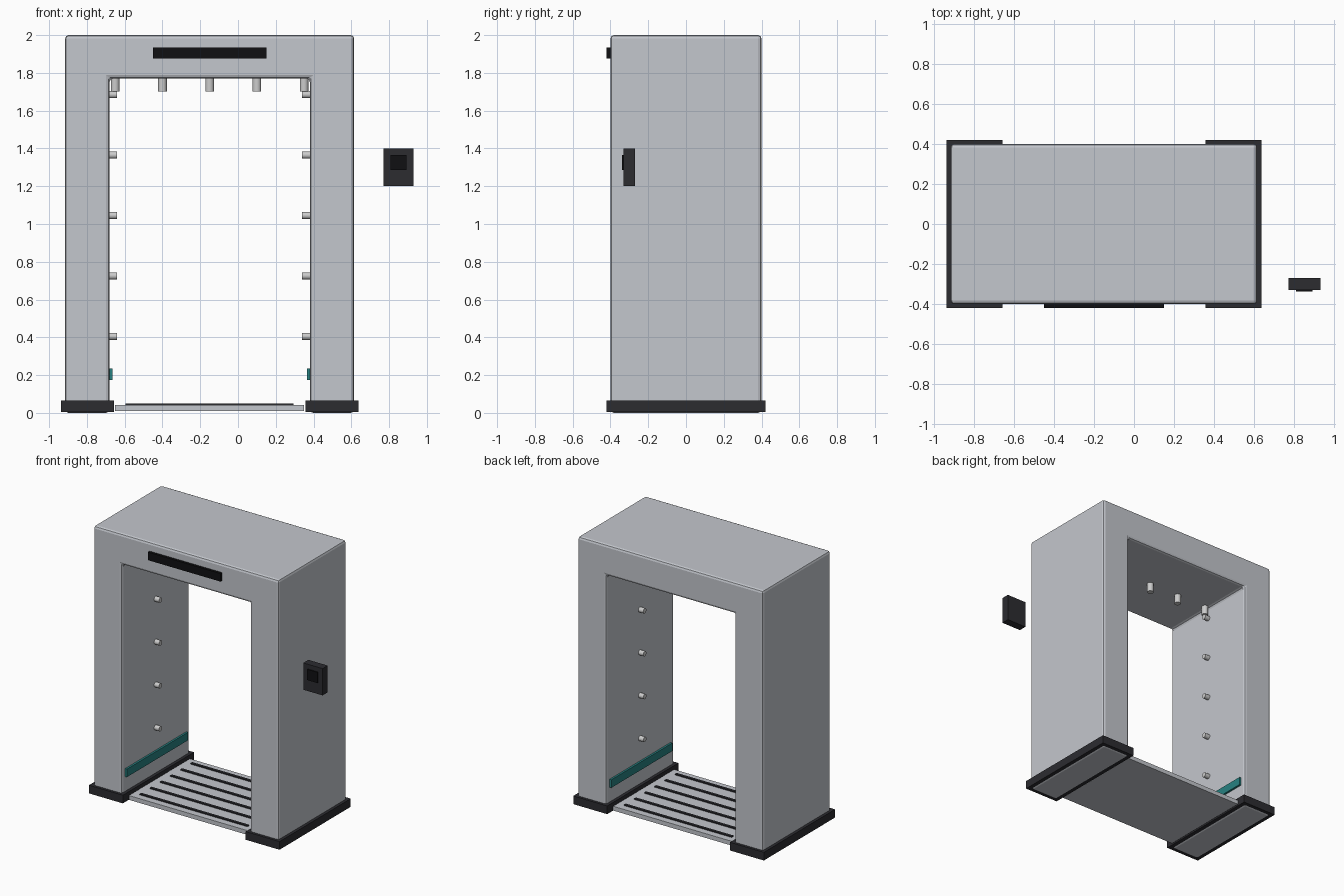
import bpy, bmesh
from math import pi

if "Cube" in bpy.data.objects:
    bpy.data.objects.remove(bpy.data.objects["Cube"])

CX = -0.15  # centre line of the gate


def material(name, rgb):
    m = bpy.data.materials.new(name)
    m.diffuse_color = (*rgb, 1)
    m.use_nodes = True
    m.node_tree.nodes["Principled BSDF"].inputs["Base Color"].default_value = m.diffuse_color
    return m


DARK = material("dark_rubber", (0.025, 0.025, 0.03))
BLACK = material("black_glass", (0.005, 0.005, 0.006))
TEAL = material("teal_light", (0.02, 0.22, 0.22))
GREY = material("painted_grey", (0.55, 0.57, 0.61))
STEEL = material("steel", (0.6, 0.6, 0.62))


def box(name, x, y, z, mat):
    """Box from (min, max) ranges."""
    bpy.ops.mesh.primitive_cube_add(size=1, location=[sum(r) / 2 for r in (x, y, z)])
    ob = bpy.context.object
    ob.name = name
    ob.scale = [r[1] - r[0] for r in (x, y, z)]
    bpy.ops.object.transform_apply(location=False, rotation=False)
    ob.data.materials.append(mat)
    return ob


def nozzle(name, loc, radius, depth, rot):
    bpy.ops.mesh.primitive_cylinder_add(vertices=16, radius=radius, depth=depth,
                                        location=loc, rotation=rot)
    ob = bpy.context.object
    ob.name = name
    ob.data.materials.append(STEEL)
    bpy.ops.object.shade_smooth_by_angle()


# Arch body: U-shaped profile extruded through its depth
OUT, INN, TOP, LINTEL, D = 0.765, 0.53, 2.0, 1.77, 0.4
profile = [(-OUT, 0), (-INN, 0), (-INN, LINTEL), (INN, LINTEL),
           (INN, 0), (OUT, 0), (OUT, TOP), (-OUT, TOP)]
bm = bmesh.new()
face = bm.faces.new([bm.verts.new((CX + x, -D, z)) for x, z in profile])
ext = bmesh.ops.extrude_face_region(bm, geom=[face])
bmesh.ops.translate(bm, vec=(0, 2 * D, 0),
                    verts=[v for v in ext["geom"] if isinstance(v, bmesh.types.BMVert)])
bmesh.ops.recalc_face_normals(bm, faces=bm.faces)
mesh = bpy.data.meshes.new("arch_frame")
bm.to_mesh(mesh)
bm.free()
arch = bpy.data.objects.new("arch_frame", mesh)
bpy.context.collection.objects.link(arch)
mesh.materials.append(GREY)
bevel = arch.modifiers.new("bevel", "BEVEL")
bevel.width, bevel.segments = 0.018, 2

# Feet, light strips and side nozzles, on both legs
for side, s in (("left", -1), ("right", 1)):
    def span(a, b):
        return sorted((CX + s * a, CX + s * b))
    box(side + "_foot", span(0.507, 0.787), (-0.42, 0.42), (0.004, 0.065), DARK)
    box(side + "_light_strip", span(0.515, 0.535), (-0.36, 0.36), (0.175, 0.235), TEAL)
    for i in range(5):
        nozzle(f"{side}_nozzle_{i + 1}", (CX + s * 0.515, 0, 0.405 + 0.32 * i),
               0.019, 0.05, (0, pi / 2, 0))

# Ceiling nozzles
for i in range(5):
    nozzle(f"ceiling_nozzle_{i + 1}", (CX + 0.25 * (i - 2), 0, 1.74), 0.023, 0.075, (0, 0, 0))

# Floor tray with grip strips
box("floor_tray", (CX - 0.5, CX + 0.5), (-0.36, 0.36), (0.01, 0.042), GREY)
for i in range(6):
    y = -0.3 + 0.12 * i
    box(f"grip_strip_{i + 1}", (CX - 0.445, CX + 0.445), (y - 0.01, y + 0.01), (0.035, 0.05), DARK)

# Display bar over the entrance
box("display_bar", (CX - 0.3, CX + 0.3), (-0.42, -0.395), (1.875, 1.935), BLACK)

# Separate control box with its screen
box("control_box", (0.77, 0.93), (-0.33, -0.27), (1.2, 1.4), DARK)
box("control_screen", (0.808, 0.892), (-0.338, -0.325), (1.285, 1.365), BLACK)
